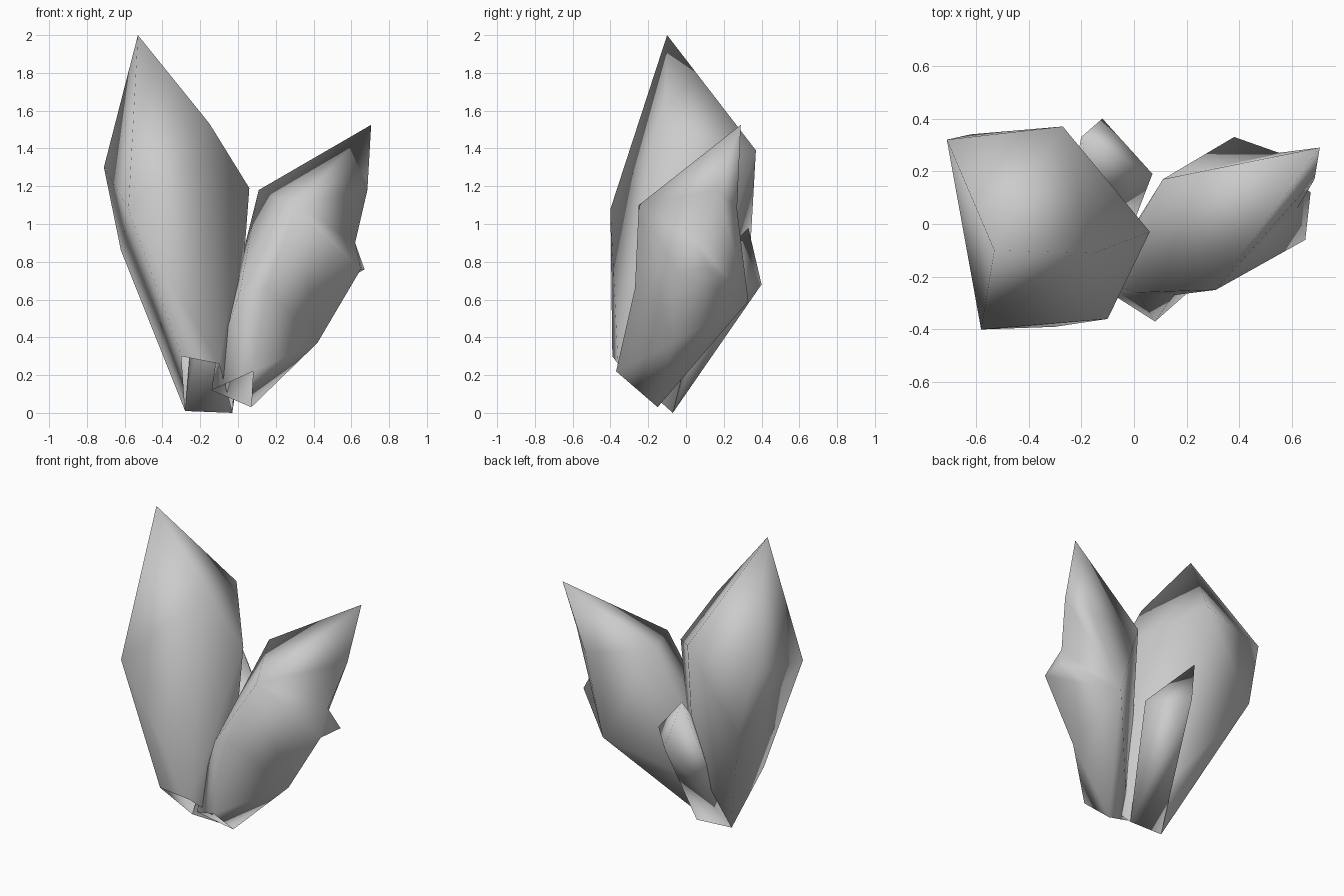
import bpy
import bmesh
from mathutils import Vector

# Remove the default cube
default_cube = bpy.data.objects.get("Cube")
if default_cube:
    bpy.data.objects.remove(default_cube, do_unlink=True)


def make_material(name, colour):
    material = bpy.data.materials.new(name)
    material.use_nodes = True
    material.diffuse_color = colour
    shader = material.node_tree.nodes["Principled BSDF"]
    shader.inputs["Base Color"].default_value = colour
    shader.inputs["Roughness"].default_value = 0.8
    return material


def pull_corner(bm, point):
    """Split the edge closest to the point and pull the new corner onto it."""
    target = Vector(point)

    def distance(edge):
        start, end = (vert.co for vert in edge.verts)
        along = end - start
        t = (target - start).dot(along) / along.length_squared
        t = min(max(t, 0.1), 0.9)
        return (start + along * t - target).length

    edge = min(bm.edges, key=distance)
    _, corner = bmesh.utils.edge_split(edge, edge.verts[0], 0.5)
    corner.co = target
    bmesh.ops.triangulate(bm, faces=bm.faces[:])


def make_crystal(name, tip, sides, base, material, pulled=()):
    """Wrap a faceted crystal around its corners, leaving the foot open."""
    bm = bmesh.new()
    for corner in [tip] + sides + base:
        bm.verts.new(corner)
    hull = bmesh.ops.convex_hull(bm, input=bm.verts[:])
    inside = {v for v in hull["geom_interior"] + hull["geom_unused"]
              if isinstance(v, bmesh.types.BMVert)}
    bmesh.ops.delete(bm, geom=list(inside), context='VERTS')
    for point in pulled:
        pull_corner(bm, point)
    bmesh.ops.recalc_face_normals(bm, faces=bm.faces[:])

    # Open foot
    foot = [Vector(corner) for corner in base]
    is_foot = lambda vert: any((vert.co - p).length < 0.001 for p in foot)
    opening = [f for f in bm.faces
               if all(is_foot(v) for v in f.verts) and f.normal.z < 0]
    bmesh.ops.delete(bm, geom=opening, context='FACES')

    for face in bm.faces:
        face.smooth = True
    mesh = bpy.data.meshes.new(name)
    bm.to_mesh(mesh)
    bm.free()
    mesh.materials.append(material)
    crystal = bpy.data.objects.new(name, mesh)
    bpy.context.collection.objects.link(crystal)
    return crystal


stone = make_material("stone_grey", (0.6, 0.6, 0.6, 1.0))

# Tall crystal leaning to the model's right
make_crystal(
    "tall_crystal",
    tip=(-0.53, -0.1, 2.0),
    sides=[(-0.71, 0.32, 1.3), (-0.27, 0.37, 1.39), (0.06, -0.03, 1.19),
           (-0.15, -0.11, 1.53), (-0.58, -0.4, 1.08), (-0.62, 0.34, 0.86)],
    base=[(-0.3, -0.39, 0.3), (-0.1, -0.36, 0.26),
          (-0.28, -0.08, 0.01), (-0.03, -0.07, 0)],
    material=stone)

# Small shard growing out of the tall crystal's back
make_crystal(
    "back_shard",
    tip=(-0.2, 0.33, 0.98),
    sides=[(-0.12, 0.4, 0.68), (0.07, 0.19, 0.69), (-0.15, 0.1, 0.75)],
    base=[(-0.28, -0.08, 0.01), (-0.03, -0.07, 0)],
    material=stone)

# Short crystal leaning to the model's left, with a bulge on its outer side
make_crystal(
    "short_crystal",
    tip=(0.705, 0.29, 1.525),
    sides=[(0.11, 0.17, 1.18), (0.31, -0.25, 1.1), (0.685, 0.17, 1.18),
           (0.62, 0.06, 0.9), (0.38, 0.33, 0.59), (0.42, -0.07, 0.37),
           (0.01, -0.26, 0.64), (-0.08, -0.14, 0.38)],
    base=[(0.08, -0.37, 0.22), (0.07, -0.15, 0.03),
          (-0.14, -0.23, 0.12), (-0.12, -0.22, 0.26)],
    material=stone,
    pulled=[(0.65, -0.06, 0.76), (0.67, 0.12, 0.76),
            (0.55, 0.27, 1.08), (0.15, -0.27, 0.66)])
